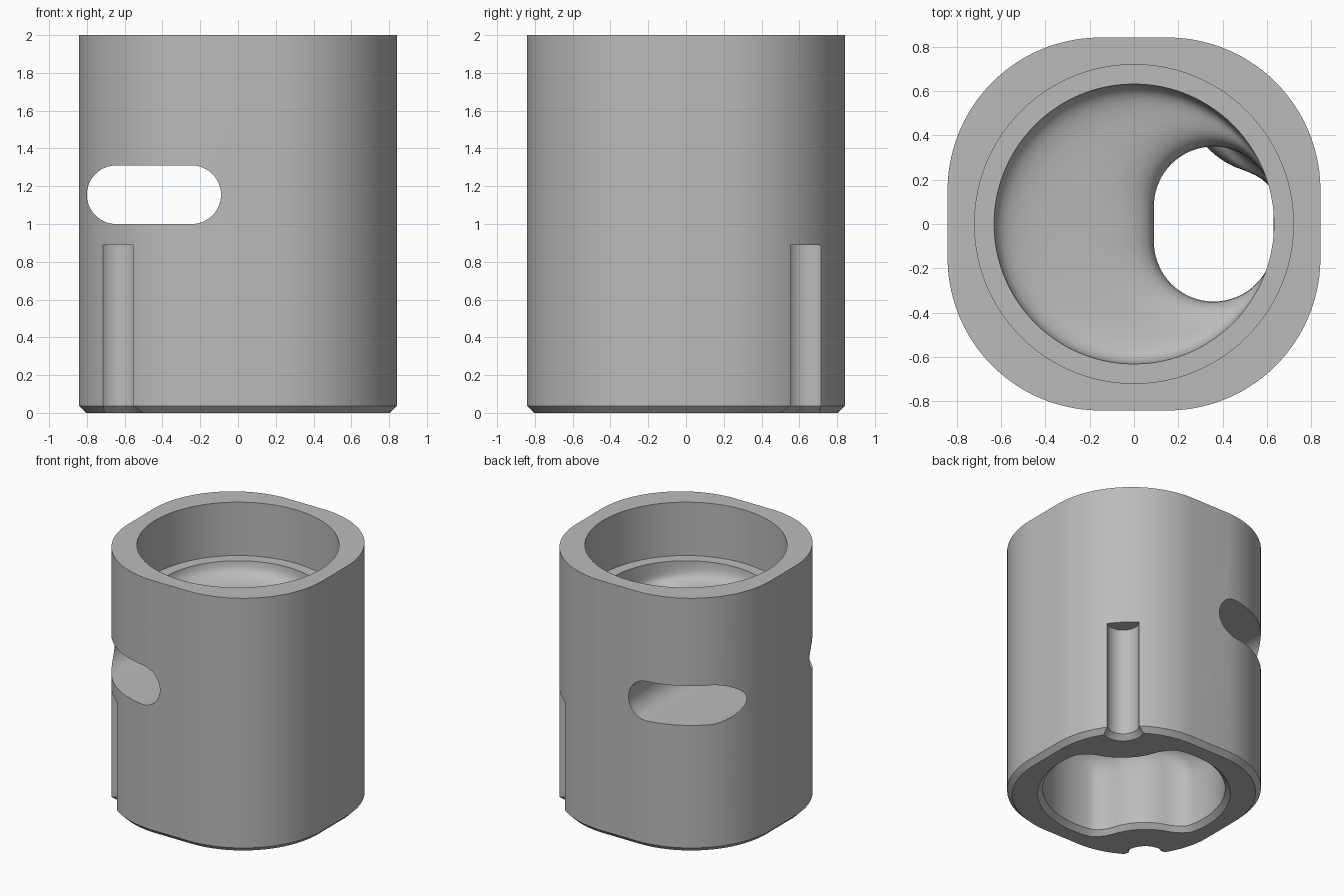
import bpy, bmesh, math
from mathutils import Vector

old = bpy.data.objects.get("Cube")
if old:
    bpy.data.objects.remove(old, do_unlink=True)

N = 128
ANGLES = [(i + 0.5) * math.tau / N for i in range(N)]


def rounded(r, hx=0.0, hy=0.0, cx=0.0, cy=0.0):
    """Rounded rectangle: radius r swept around a box of half size hx, hy."""
    return [Vector((cx + math.copysign(hx, math.cos(a)) + r * math.cos(a),
                    cy + math.copysign(hy, math.sin(a)) + r * math.sin(a), 0))
            for a in ANGLES]


def pocket(grow=0.0):
    """Round pocket with two soft dents that keep wall behind the grooves."""
    def radius(a):
        phi = (a - math.pi / 4 + math.pi / 2) % math.pi - math.pi / 2
        s = GROOVE_DIST * math.sin(phi)
        if abs(s) >= DENT:
            return 0.65
        return min(0.65, GROOVE_DIST * math.cos(phi) - math.sqrt(DENT ** 2 - s ** 2))
    pts = []
    for a in ANGLES:
        r = sum(radius(a + k * 0.03) for k in range(-4, 5)) / 9 + grow
        pts.append(Vector((r * math.cos(a), r * math.sin(a), 0)))
    return pts


def at(ring, z):
    return [Vector((p.x, p.y, z)) for p in ring]


def blend(a, b, z0, z1, steps=16):
    """Smooth S-shaped transition, vertical at both ends."""
    out = []
    for k in range(1, steps):
        t = k / steps
        f = t * t * (3 - 2 * t)
        g = 3 * t * (1 - t) ** 2 * 0.8 + 3 * t * t * (1 - t) * 0.2 + t ** 3
        out.append(at([p.lerp(q, f) for p, q in zip(a, b)], z0 + (z1 - z0) * g))
    return out


def stack(name, rings, closed):
    """Join successive rings; either loop back to the first or cap the ends."""
    bm = bmesh.new()
    loops = [[bm.verts.new(p) for p in ring] for ring in rings]
    pairs = list(zip(loops, loops[1:]))
    if closed:
        pairs.append((loops[-1], loops[0]))
    else:
        bm.faces.new(loops[0])
        bm.faces.new(loops[-1])
    for low, high in pairs:
        for i in range(N):
            j = (i + 1) % N
            bm.faces.new((low[i], low[j], high[j], high[i]))
    bmesh.ops.recalc_face_normals(bm, faces=bm.faces[:])
    mesh = bpy.data.meshes.new(name)
    bm.to_mesh(mesh)
    bm.free()
    obj = bpy.data.objects.new(name, mesh)
    bpy.context.collection.objects.link(obj)
    return obj


CORNER, FLAT = 0.69, 0.152
GROOVE_DIST = FLAT * math.sqrt(2) + CORNER
DENT = 0.43
outer = rounded(CORNER, FLAT, FLAT)
outer_low = rounded(CORNER - 0.037, FLAT, FLAT)
socket, bore = rounded(0.72), rounded(0.632)
passage = rounded(0.27, 0, 0.08, cx=0.36)
cavity = pocket()

# Sleeve: outside wall, rim, socket, ledge, offset passage, pocket and lip
rings = [at(outer_low, 0), at(outer, 0.037), at(outer, 2), at(socket, 2),
         at(socket, 1.58), at(bore, 1.58)]
rings += blend(bore, passage, 1.58, 1.3)
rings += [at(passage, 1.3), at(passage, 0.95)]
rings += blend(passage, cavity, 0.95, 0.4)
rings += [at(cavity, 0.4), at(cavity, 0.037), at(pocket(0.037), 0)]
sleeve = stack("sleeve_body", rings, True)

# Cutters: cross slot and two corner grooves with flared feet
slot = [Vector((p.x - 0.445, 0, p.y + 1.155)) for p in rounded(0.155, 0.2)]
cutters = [stack("slot_cutter", [[p + Vector((0, y, 0)) for p in slot] for y in (-1, 1)], False)]
for side in (-1, 1):
    c = side * GROOVE_DIST / math.sqrt(2)
    levels = ((0.157, -0.005), (0.115, 0.037), (0.115, 0.89))
    cutters.append(stack("groove_cutter",
                         [at(rounded(r, cx=c, cy=c), z) for r, z in levels], False))

bpy.ops.object.select_all(action="DESELECT")
bpy.context.view_layer.objects.active = sleeve
sleeve.select_set(True)
for cutter in cutters:
    cutter.hide_render = True
    mod = sleeve.modifiers.new("cut", "BOOLEAN")
    mod.operation, mod.solver, mod.object = "DIFFERENCE", "EXACT", cutter
    bpy.ops.object.modifier_apply(modifier=mod.name)
    bpy.data.objects.remove(cutter, do_unlink=True)

# Plain grey finish
grey = bpy.data.materials.new("plain_grey")
grey.use_nodes = True
colour = (0.5, 0.5, 0.5, 1)
grey.diffuse_color = colour
grey.node_tree.nodes["Principled BSDF"].inputs["Base Color"].default_value = colour
sleeve.data.materials.clear()
sleeve.data.materials.append(grey)
bpy.ops.object.shade_smooth_by_angle(angle=math.radians(30))
